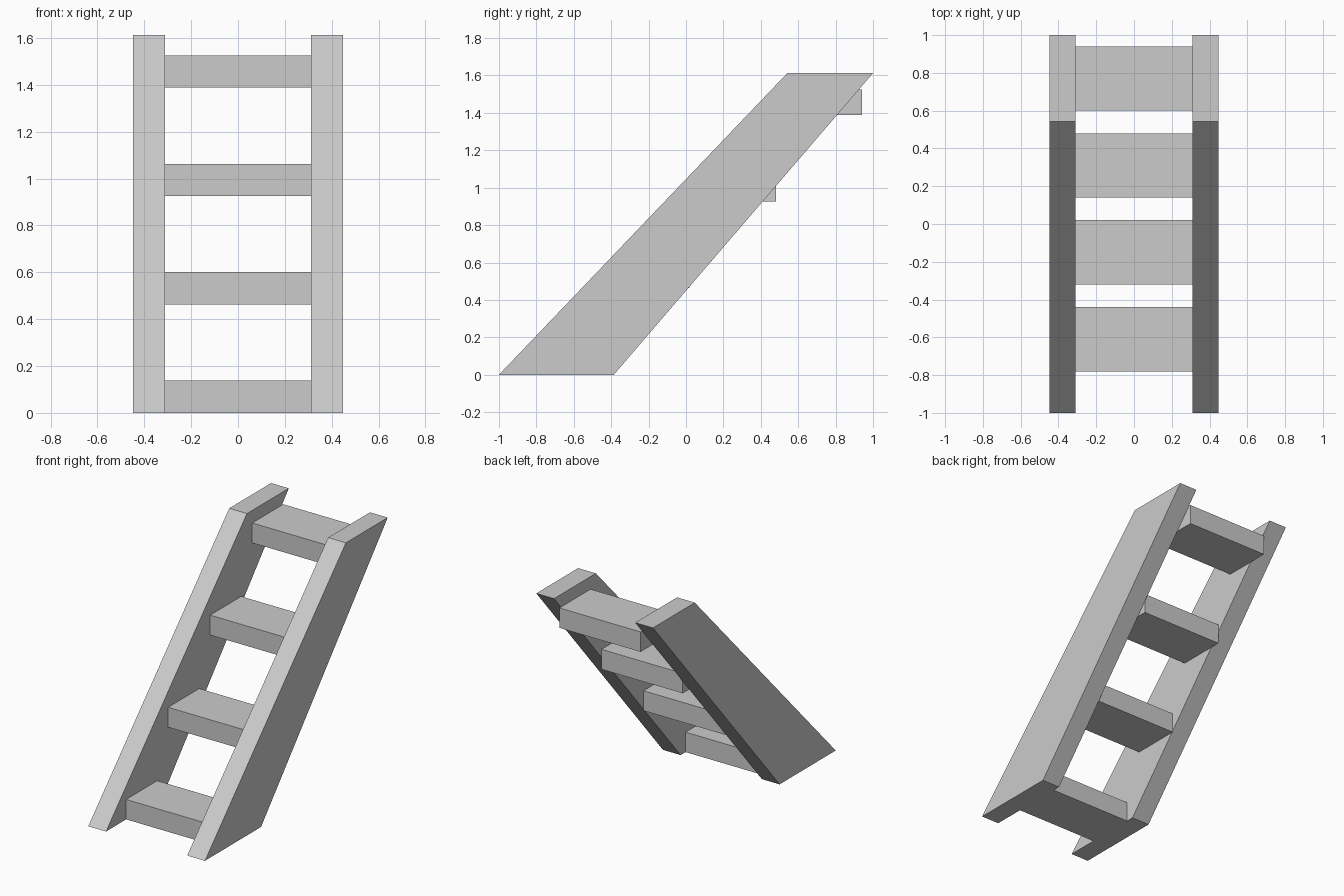
import bpy, bmesh

if "Cube" in bpy.data.objects:
    bpy.data.objects.remove(bpy.data.objects["Cube"])

INNER, OUTER = 0.311, 0.447


def extrude_profile(name, profile, x0, x1):
    """Solid made from a (y, z) profile extruded along x."""
    bm = bmesh.new()
    face = bm.faces.new([bm.verts.new((x0, y, z)) for y, z in profile])
    res = bmesh.ops.extrude_face_region(bm, geom=[face])
    verts = [g for g in res["geom"] if isinstance(g, bmesh.types.BMVert)]
    bmesh.ops.translate(bm, verts=verts, vec=(x1 - x0, 0, 0))
    bmesh.ops.recalc_face_normals(bm, faces=bm.faces)
    mesh = bpy.data.meshes.new(name)
    bm.to_mesh(mesh)
    bm.free()
    obj = bpy.data.objects.new(name, mesh)
    bpy.context.collection.objects.link(obj)
    return obj


# slanted side rails
rail = [(-1.0, 0.0), (-0.386, 0.0), (1.0, 1.613), (0.542, 1.613)]
extrude_profile("left_rail", rail, -OUTER, -INNER)
extrude_profile("right_rail", rail, INNER, OUTER)

# four evenly spaced treads between the rails
for i in range(4):
    y, z = -0.78 + 0.46 * i, 0.4625 * i
    tread = [(y, z), (y + 0.34, z), (y + 0.34, z + 0.138), (y, z + 0.138)]
    extrude_profile(f"tread_{i + 1}", tread, -INNER, INNER)
